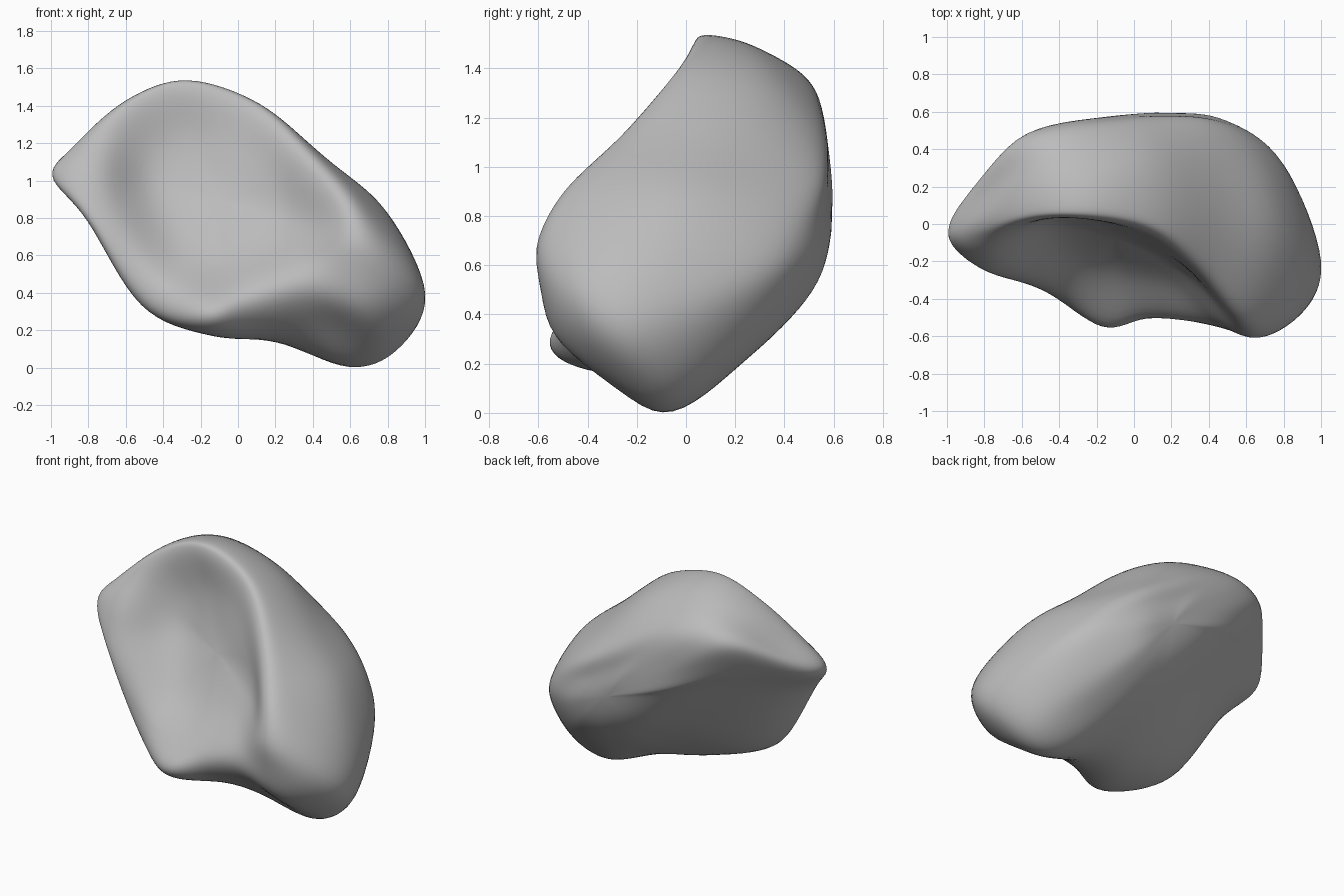
import bpy
import bmesh
from mathutils import Vector

cube = bpy.data.objects.get("Cube")
if cube:
    bpy.data.objects.remove(cube, do_unlink=True)


def loop(*points):
    """Closed guide loop, clockwise from the top, in hundredths."""
    return [Vector(p) / 100 for p in points]


def spline(a, b, c, d, t):
    """Point on a smooth curve between b and c."""
    return 0.5 * (2 * b + (c - a) * t + (2 * a - 5 * b + 4 * c - d) * t * t
                  + (3 * b - a - 3 * c + d) * t ** 3)


def dish(center, ring, amount, slope_x, slope_z, drop):
    """Shrunk copy of a ring, laid on a tilted plane in front of a centre."""
    result = []
    for p in ring:
        q = center.lerp(p, amount)
        q.y = center.y + slope_x * (q.x - center.x) + slope_z * (q.z - center.z) - drop
        result.append(q)
    return result


# Guide loops: hollow rim, flank, side and back edge
rim = loop((-28, 3, 148), (8, -4, 138), (36, -26, 113), (55, -50, 90), (60, -61, 69),
           (45, -55, 53), (25, -52, 44), (5, -51, 38), (-16, -55, 32), (-42, -36, 46),
           (-66, -24, 82), (-74, -17, 105), (-68, -5, 125), (-53, 2, 140))
flank = loop((-27, 9, 154), (12, 5, 141), (44, -13, 114), (70, -36, 88), (90, -48, 52),
             (71, -52, 29), (47, -38, 23), (14, -36, 20), (-18, -45, 19), (-52, -30, 33),
             (-80, -24, 78), (-97, -12, 102), (-88, -3, 118), (-60, 8, 143))
side = loop((-25, 30, 148), (12, 32, 134), (49, 15, 108), (80, -2, 83), (101, -20, 38),
            (86, -13, 9), (60, -9, -1), (21, -6, 14), (-10, -10, 19), (-44, -5, 37),
            (-76, 3, 84), (-97, 5, 104), (-79, 16, 123), (-55, 30, 142))
back = loop((-20, 52, 131), (10, 55, 115), (42, 52, 97), (67, 42, 77), (81, 31, 52),
            (71, 22, 24), (46, 25, 22), (20, 27, 31), (0, 28, 42), (-20, 31, 59),
            (-50, 34, 93), (-70, 32, 110), (-64, 45, 127), (-45, 51, 133))

hollow_center = Vector((-0.1, -0.08, 0.9))
back_center = Vector((0.18, 0.59, 0.78))
rings = [dish(hollow_center, rim, 0.55, -0.25, 0.4, 0.05), rim, flank, side, back,
         dish(back_center, back, 0.5, 0.08, 0.18, 0.04)]

# Smooth each loop around
STEPS = 8
fine = []
for r in rings:
    n = len(r)
    fine.append([spline(r[i - 1], r[i], r[(i + 1) % n], r[(i + 2) % n], s / STEPS)
                 for i in range(n) for s in range(STEPS)])
count = len(fine[0])

# Smooth across the loops, running through both centres
columns = []
for k in range(count):
    opposite = (k + count // 2) % count
    path = ([fine[0][opposite], hollow_center] + [r[k] for r in fine]
            + [back_center, fine[-1][opposite]])
    columns.append([spline(*path[i:i + 4], s / STEPS)
                    for i in range(len(path) - 3) for s in range(STEPS)][1:])

# Skin the surface
bm = bmesh.new()
grid = [[bm.verts.new(p) for p in col] for col in columns]
front_pole = bm.verts.new(hollow_center)
back_pole = bm.verts.new(back_center)
for k in range(count):
    a, b = grid[k - 1], grid[k]
    bm.faces.new((front_pole, a[0], b[0]))
    bm.faces.new((back_pole, b[-1], a[-1]))
    for j in range(len(a) - 1):
        bm.faces.new((a[j], a[j + 1], b[j + 1], b[j]))
for _ in range(6):
    bmesh.ops.smooth_vert(bm, verts=bm.verts, factor=0.5,
                          use_axis_x=True, use_axis_y=True, use_axis_z=True)
bmesh.ops.recalc_face_normals(bm, faces=bm.faces)

mesh = bpy.data.meshes.new("hollowed_stone")
bm.to_mesh(mesh)
bm.free()
stone = bpy.data.objects.new("hollowed_stone", mesh)
bpy.context.collection.objects.link(stone)
for poly in mesh.polygons:
    poly.use_smooth = True

# Plain grey
grey = bpy.data.materials.new("plain_grey")
grey.use_nodes = True
color = (0.5, 0.5, 0.5, 1)
grey.diffuse_color = color
grey.node_tree.nodes["Principled BSDF"].inputs["Base Color"].default_value = color
mesh.materials.append(grey)
